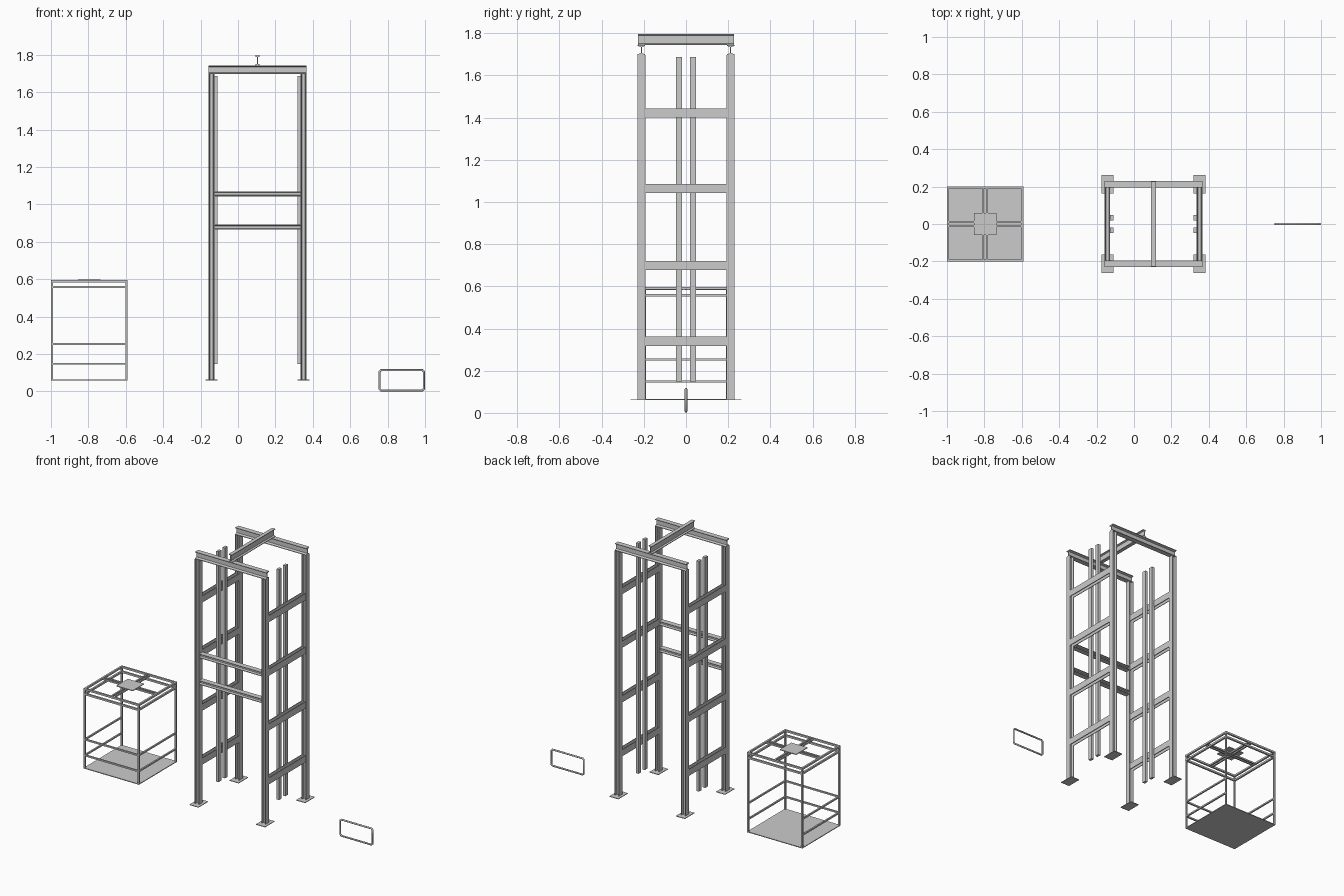
import bpy, bmesh
from mathutils import Vector

if "Cube" in bpy.data.objects:
    bpy.data.objects.remove(bpy.data.objects["Cube"])

def box(name, x0, x1, y0, y1, z0, z1):
    bm = bmesh.new()
    bmesh.ops.create_cube(bm, size=1)
    for v in bm.verts:
        v.co = ((x0 + x1) / 2 + v.co.x * (x1 - x0),
                (y0 + y1) / 2 + v.co.y * (y1 - y0),
                (z0 + z1) / 2 + v.co.z * (z1 - z0))
    return finish(name, bm)

def finish(name, bm):
    bmesh.ops.recalc_face_normals(bm, faces=bm.faces)
    me = bpy.data.meshes.new(name)
    bm.to_mesh(me)
    bm.free()
    ob = bpy.data.objects.new(name, me)
    bpy.context.collection.objects.link(ob)
    return ob

def h_beam(name, a, b, up, depth, width, tf=0.004, tw=0.005, taper=0.003):
    """H section swept from a to b; the web runs along 'up', flanges cap it."""
    a, b, up = Vector(a), Vector(b), Vector(up)
    side = (b - a).normalized().cross(up)
    d, w, t = depth / 2, width / 2, tw / 2
    quarter = [(t, d - tf - taper), (w, d - tf), (w, d)]
    right = [(u, -v) for u, v in reversed(quarter)] + quarter
    prof = right + [(-u, -v) for u, v in right]
    bm = bmesh.new()
    vs = [bm.verts.new(a + side * u + up * v) for u, v in prof]
    f = bm.faces.new(vs)
    r = bmesh.ops.extrude_face_region(bm, geom=[f], use_keep_orig=True)
    moved = [g for g in r["geom"] if isinstance(g, bmesh.types.BMVert)]
    bmesh.ops.translate(bm, verts=moved, vec=b - a)
    return finish(name, bm)

def tube(name, pts, closed=True, r=0.006, sides=8):
    cu = bpy.data.curves.new(name, "CURVE")
    cu.dimensions = "3D"
    cu.bevel_depth = r
    cu.bevel_resolution = sides // 4
    cu.use_fill_caps = True
    sp = cu.splines.new("POLY")
    sp.points.add(len(pts) - 1)
    for p, c in zip(sp.points, pts):
        p.co = (*c, 1)
    sp.use_cyclic_u = closed
    ob = bpy.data.objects.new(name, cu)
    bpy.context.collection.objects.link(ob)
    return ob

# Shaft tower: posts and base plates
CX, HX, HY = 0.104, 0.246, 0.212
for sx in (-1, 1):
    for sy in (-1, 1):
        x, y = CX + sx * HX, sy * HY
        h_beam("tower_post", (x, y, 0.06), (x, y, 1.697), (1, 0, 0), 0.032, 0.038)
        box("base_plate", x - 0.033, x + 0.033, y - 0.05, y + 0.05, 0.06, 0.064)
    # side cross beams
    for z in (0.339, 0.699, 1.064, 1.422):
        h_beam("side_beam", (x, -0.195, z), (x, 0.195, z), (1, 0, 0), 0.03, 0.044)
    # paired guide rails on the inner side
    xi = x - sx * 0.023
    for y in (-0.033, 0.033):
        box("guide_rail", xi - 0.009, xi + 0.009, y - 0.014, y + 0.014, 0.148, 1.687)

# Front cross beams
for z in (0.879, 1.057):
    h_beam("front_beam", (CX - 0.231, -HY, z), (CX + 0.231, -HY, z), (0, 0, 1), 0.027, 0.036)

# Head beams and the hoist beam across them
for y in (-HY, HY):
    h_beam("head_beam", (-0.158, y, 1.72), (0.366, y, 1.72), (0, 0, 1), 0.047, 0.034, taper=0.005)
h_beam("hoist_beam", (CX, -0.228, 1.77), (CX, 0.228, 1.77), (0, 0, 1), 0.052, 0.025, taper=0.004)

# Lift cage: floor, posts, rails
KX, KH, KY = -0.796, 0.199, 0.195
box("cage_floor", -1.0, KX + 0.204, -0.2, 0.2, 0.06, 0.065)
def bar(name, x0, x1, y0, y1, z, t=0.005):
    box(name, x0 - t, x1 + t, y0 - t, y1 + t, z - t, z + t)
L, R = KX - KH, KX + KH
for x in (L, R):
    for y in (-KY, KY):
        box("cage_post", x - 0.005, x + 0.005, y - 0.005, y + 0.005, 0.063, 0.59)
    for z in (0.148, 0.254):
        bar("cage_side_rail", x, x, -KY, KY, z)
    for z in (0.558, 0.59):
        bar("cage_top_side", x, x, -KY, KY, z, 0.006)
for z in (0.148, 0.254):
    bar("cage_front_rail", L, R, -KY, -KY, z)
for z in (0.558, 0.59):
    for y in (-KY, KY):
        bar("cage_top_end", L, R, y, y, z, 0.006)

# Roof cross bars and lifting plate
for s in (-0.01, 0.01):
    bar("roof_bar_long", L, R, s, s, 0.588)
    bar("roof_bar_cross", KX + s, KX + s, -KY, KY, 0.588)
box("lifting_plate", KX - 0.06, KX + 0.06, -0.06, 0.06, 0.593, 0.598)

# Loose handle frame with clipped corners
c = 0.008
x0, x1, z0, z1 = 0.756, 0.994, 0.006, 0.114
tube("handle_frame", [(x0 + c, 0, z0), (x1 - c, 0, z0), (x1, 0, z0 + c), (x1, 0, z1 - c),
                      (x1 - c, 0, z1), (x0 + c, 0, z1), (x0, 0, z1 - c), (x0, 0, z0 + c)])
